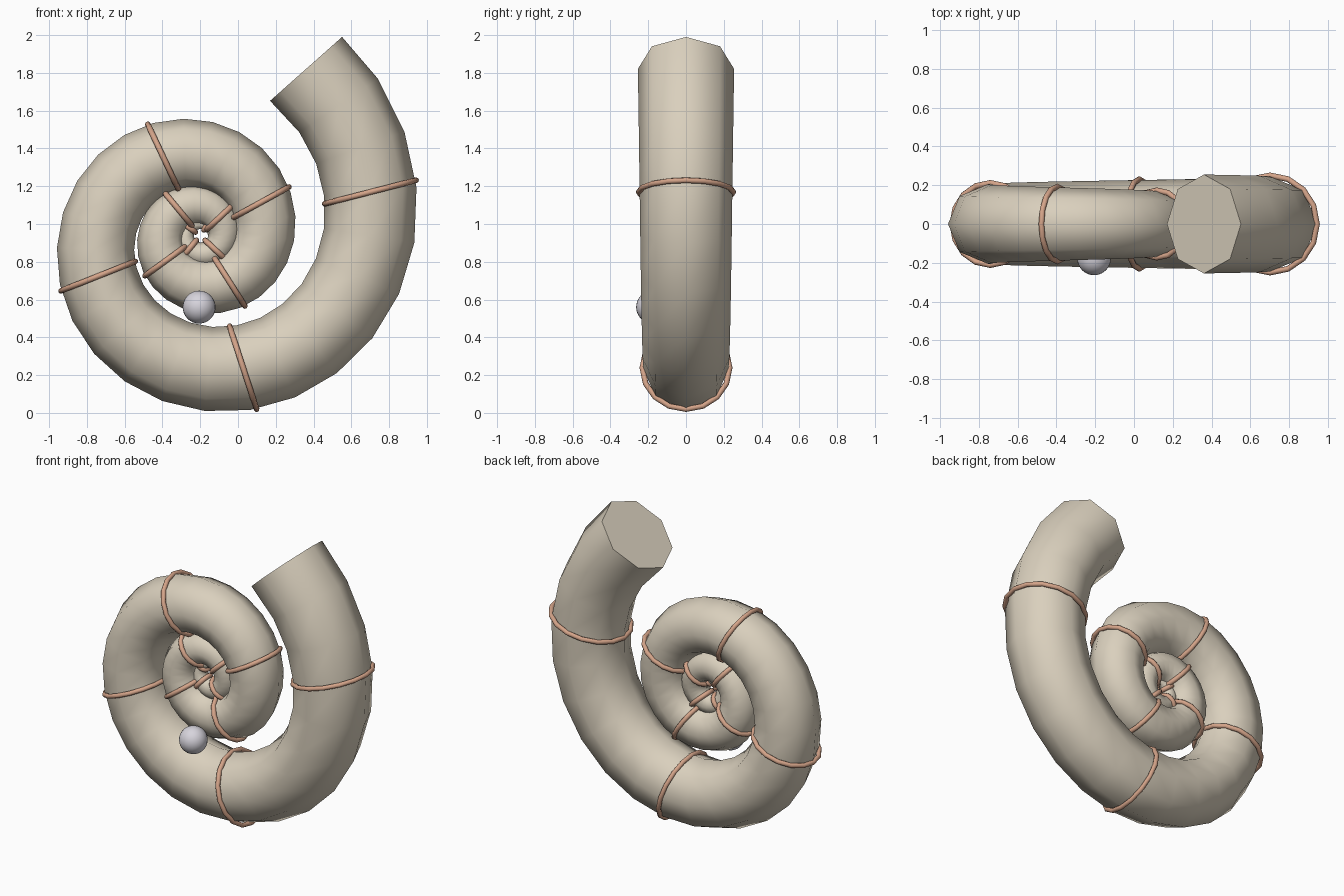
import bpy, bmesh, math
from mathutils import Vector, Matrix

if "Cube" in bpy.data.objects:
    bpy.data.objects.remove(bpy.data.objects["Cube"], do_unlink=True)

CENTRE = Vector((-0.2, 0, 0.938))
STEP = math.radians(14.4)
LAST = 79
SIDES = 8
SIDE = Vector((0, 1, 0))


def material(name, rgb):
    mat = bpy.data.materials.new(name)
    mat.use_nodes = True
    mat.diffuse_color = (*rgb, 1)
    mat.node_tree.nodes["Principled BSDF"].inputs["Base Color"].default_value = (*rgb, 1)
    return mat


def finish(obj, name, mat):
    obj.name = name
    obj.data.materials.append(mat)
    bpy.ops.object.select_all(action='DESELECT')
    obj.select_set(True)
    bpy.context.view_layer.objects.active = obj
    bpy.ops.object.shade_smooth_by_angle(angle=math.radians(60))


def radial(i):
    a = i * STEP
    return Vector((math.cos(a), 0, math.sin(a)))


def spiral(i):
    return CENTRE + radial(i) * 1.046 * math.exp(0.0392 * (i - LAST))


def tube_radius(i):
    return 0.006 + 0.00315 * i


shell = material("warm stone", (0.70, 0.63, 0.51))
copper = material("copper", (0.66, 0.37, 0.25))
pearl = material("pearl grey", (0.68, 0.66, 0.72))

# Spiral tube: octagon swept along a growing spiral
path = [spiral(i) for i in range(LAST + 1)]
bm = bmesh.new()
loops = []
for i, p in enumerate(path):
    before = (p - path[i - 1]).normalized() if i > 0 else Vector()
    after = (path[i + 1] - p).normalized() if i < LAST else Vector()
    out = SIDE.cross((before + after).normalized())
    loop = []
    for k in range(SIDES):
        a = 2 * math.pi * k / SIDES
        loop.append(bm.verts.new(p + tube_radius(i) * (math.cos(a) * out + math.sin(a) * SIDE)))
    loops.append(loop)
for a, b in zip(loops, loops[1:]):
    for k in range(SIDES):
        n = (k + 1) % SIDES
        bm.faces.new((a[k], a[n], b[n], b[k]))
bm.faces.new(loops[0])
bm.faces.new(loops[-1])
bmesh.ops.recalc_face_normals(bm, faces=bm.faces[:])
mesh = bpy.data.meshes.new("spiral_tube")
bm.to_mesh(mesh)
bm.free()
tube = bpy.data.objects.new("spiral_tube", mesh)
bpy.context.collection.objects.link(tube)
finish(tube, "spiral_tube", shell)

# Copper bands around the tube, each lying in a radial plane
for n, i in enumerate(range(4, LAST, 6)):
    bpy.ops.mesh.primitive_torus_add(major_segments=16, minor_segments=8,
                                     major_radius=tube_radius(i) * 1.02, minor_radius=0.015)
    band = bpy.context.object
    u = radial(i)
    turn = Matrix((u, SIDE, u.cross(SIDE))).transposed().to_4x4()
    band.matrix_world = Matrix.Translation(spiral(i)) @ turn
    finish(band, f"band_{n + 1}", copper)

# Pearl resting on the front
bpy.ops.mesh.primitive_uv_sphere_add(segments=24, ring_count=16, radius=0.087,
                                     location=(-0.206, -0.177, 0.56))
finish(bpy.context.object, "pearl", pearl)
